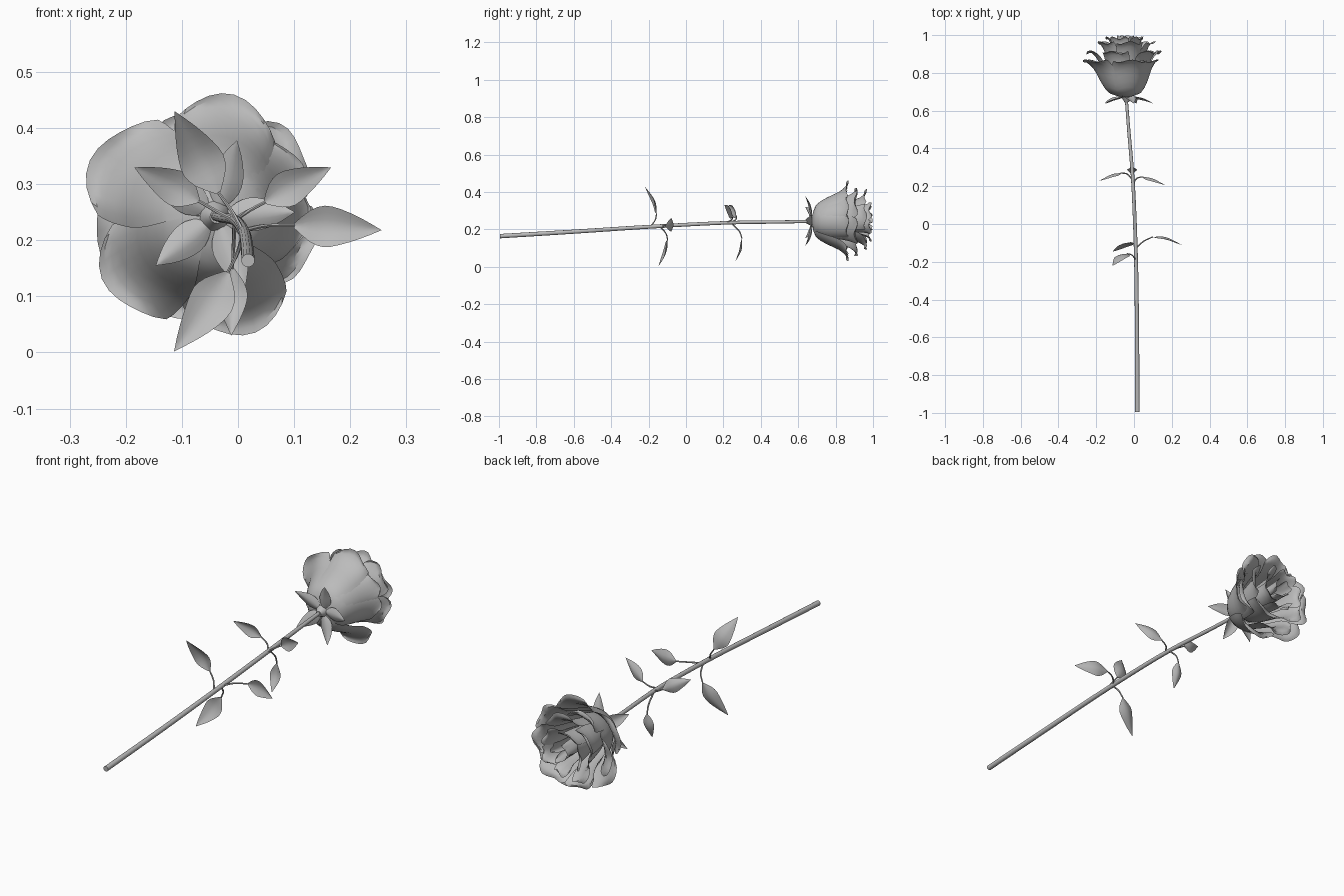
import bpy, bmesh, math, random
from mathutils import Vector

if "Cube" in bpy.data.objects:
    bpy.data.objects.remove(bpy.data.objects["Cube"])

random.seed(4)
mat = bpy.data.materials.new("soft grey")
mat.diffuse_color = (0.5, 0.5, 0.5, 1)
mat.use_nodes = True
mat.node_tree.nodes["Principled BSDF"].inputs["Base Color"].default_value = mat.diffuse_color
CX, CZ = -0.045, 0.245          # flower axis


def sample(pts, t):
    """Catmull-Rom point on a list of tuples, t in 0..1."""
    p = [Vector(q) for q in pts]
    f = min(max(t, 0), 0.9999) * (len(p) - 1)
    i = int(f)
    u = f - i
    b, c = p[i], p[i + 1]
    a = p[i - 1] if i else b * 2 - c
    d = p[i + 2] if i + 2 < len(p) else c * 2 - b
    return 0.5 * (2 * b + (c - a) * u + (2 * a - 5 * b + 4 * c - d) * u ** 2
                  + (3 * b - a - 3 * c + d) * u ** 3)


def finish(name, bm, angle=40):
    me = bpy.data.meshes.new(name)
    bmesh.ops.remove_doubles(bm, verts=bm.verts, dist=0.0002)
    bmesh.ops.recalc_face_normals(bm, faces=bm.faces)
    bm.to_mesh(me)
    bm.free()
    me.materials.append(mat)
    ob = bpy.data.objects.new(name, me)
    bpy.context.collection.objects.link(ob)
    bpy.ops.object.select_all(action='DESELECT')
    bpy.context.view_layer.objects.active = ob
    ob.select_set(True)
    bpy.ops.object.shade_smooth_by_angle(angle=math.radians(angle))
    return ob


def sheet(name, fn, nu, nv):
    """Grid surface from fn(t, s), t in 0..1 and s in -1..1."""
    bm = bmesh.new()
    g = [[bm.verts.new(fn(i / nu, 2 * j / nv - 1)) for j in range(nv + 1)]
         for i in range(nu + 1)]
    for i in range(nu):
        for j in range(nv):
            bm.faces.new((g[i][j], g[i][j + 1], g[i + 1][j + 1], g[i + 1][j]))
    return finish(name, bm)


def tube(name, pts, r0, r1, steps, sides):
    """Tapered round tube with closed ends along a smooth path."""
    bm = bmesh.new()
    rings = []
    for i in range(steps + 1):
        t = i / steps
        tan = (sample(pts, t + 0.01) - sample(pts, t - 0.01)).normalized()
        e1 = tan.cross(Vector((0.31, 0.2, 0.93))).normalized()
        e2 = tan.cross(e1)
        r = r0 + (r1 - r0) * t
        rings.append([bm.verts.new(sample(pts, t) + r * (
            e1 * math.cos(k * math.tau / sides) + e2 * math.sin(k * math.tau / sides)))
            for k in range(sides)])
    for a, b in zip(rings, rings[1:]):
        for k in range(sides):
            n = (k + 1) % sides
            bm.faces.new((a[k], a[n], b[n], b[k]))
    bm.faces.new(rings[0])
    bm.faces.new(rings[-1])
    return finish(name, bm)


# Leaf outline: (position, relative width) from base to tip
WIDTH = [(0, 0.12), (0.2, 0.75), (0.4, 1.0), (0.6, 0.86), (0.8, 0.5), (1, 0)]


def blade(name, pts, half, cup):
    """Pointed leaf lying broadside to y, creased along its midrib."""
    def fn(t, s):
        tan = (sample(pts, t + 0.02) - sample(pts, t - 0.02)).normalized()
        side = tan.cross(Vector((0, 1, 0))).normalized()
        up = side.cross(tan)
        if up.y > 0:
            up = -up
        w = half * max(sample(WIDTH, t).y, 0)
        return sample(pts, t) + side * w * s + up * cup * abs(s) ** 1.5 * w / half
    return sheet(name, fn, 10, 6)


# Long, slightly arched stem
STEM = [(0.018, -0.995, 0.164), (0.016, -0.6, 0.188), (0.011, -0.2, 0.214),
        (-0.004, 0.2, 0.235), (-0.028, 0.5, 0.24), (-0.042, 0.68, 0.243)]
tube("stem", STEM, 0.012, 0.008, 24, 12)

# Leaves: stalk path, then blade path starting where the stalk ends
LEAVES = [
    ([(0.01, -0.19, 0.214), (-0.01, -0.165, 0.25), (-0.035, -0.157, 0.285)],
     [(-0.07, -0.165, 0.35), (-0.113, -0.22, 0.43)], 0.04),
    ([(0.01, -0.13, 0.218), (0.05, -0.092, 0.226), (0.1, -0.068, 0.226)],
     [(0.17, -0.07, 0.224), (0.256, -0.112, 0.218)], 0.037),
    ([(0.01, -0.14, 0.216), (0.0, -0.108, 0.18), (-0.018, -0.098, 0.143)],
     [(-0.055, -0.105, 0.08), (-0.114, -0.147, 0.002)], 0.04),
    ([(-0.006, 0.23, 0.236), (-0.035, 0.264, 0.25), (-0.07, 0.27, 0.27)],
     [(-0.12, 0.262, 0.298), (-0.185, 0.228, 0.33)], 0.032),
    ([(-0.006, 0.21, 0.236), (0.015, 0.242, 0.25), (0.048, 0.25, 0.268)],
     [(0.1, 0.24, 0.298), (0.166, 0.206, 0.33)], 0.032),
    ([(-0.006, 0.24, 0.235), (-0.008, 0.285, 0.19), (-0.01, 0.3, 0.15)],
     [(-0.01, 0.297, 0.09), (-0.012, 0.265, 0.03)], 0.027),
]
for i, (stalk, rest, half) in enumerate(LEAVES):
    tube(f"leaf_stalk_{i}", stalk, 0.004, 0.003, 8, 6)
    blade(f"leaf_{i}", [stalk[-1]] + rest, half, 0.012)

# Rounded calyx under the flower with five spreading sepals
tube("calyx", [(-0.038, 0.645, 0.242), (-0.043, 0.7, 0.244)], 0.012, 0.04, 6, 12)
for i in range(5):
    a = math.radians(75 + 72 * i)
    path = [(-0.038 + r * math.cos(a), y, 0.243 + r * math.sin(a))
            for r, y in ((0.012, 0.672), (0.05, 0.662), (0.095, 0.652), (0.14, 0.638))]
    blade(f"sepal_{i}", path, 0.03, -0.012)


def petal(name, ang, prof, half, grow=1.0, roll=0.0):
    """Petal swept about the flower axis from a (radius, y) profile."""
    ph = random.uniform(0, 6)

    def fn(t, s):
        r, y = sample(prof, t * (1 - 0.16 * s * s))
        r *= 1 + (grow - 1) * t
        wide = half * (0.75 + 0.25 * math.sin(math.pi * t ** 0.8))
        a = math.radians(ang + wide * s)
        r += 0.008 * s * t + roll * abs(s) ** 3 * t * t
        r += 0.006 * t * t * math.sin(4 * s + ph)        # wavy rim
        y = min(y + 0.008 * t * t * math.sin(5 * s + ph), 0.998)
        return Vector((CX + r * math.cos(a), y, CZ + r * math.sin(a)))
    return sheet(name, fn, 10, 10)


# Petal layers from the outside in: profile, half angle, roll, (angle, growth)
LAYERS = [
    ("outer", [(0.02, 0.672), (0.085, 0.695), (0.125, 0.755), (0.155, 0.82),
               (0.19, 0.86), (0.212, 0.862)], 40, -0.012,
     [(80, 1.0), (150, 1.1), (216, 1.06), (284, 1.02), (352, 0.8), (30, 0.85)]),
    ("middle", [(0.02, 0.68), (0.08, 0.71), (0.115, 0.79), (0.14, 0.865),
                (0.175, 0.91), (0.2, 0.905)], 36, -0.008,
     [(38, 1.0), (338, 0.96), (182, 1.06), (112, 0.92), (250, 0.98)]),
    ("upper", [(0.02, 0.69), (0.07, 0.75), (0.095, 0.84), (0.11, 0.91),
               (0.135, 0.955), (0.158, 0.96)], 40, 0.0,
     [(10, 1.0), (78, 1.05), (150, 0.95), (222, 1.0), (296, 1.05)]),
    ("inner", [(0.015, 0.7), (0.05, 0.78), (0.068, 0.87), (0.075, 0.94),
               (0.09, 0.98), (0.105, 0.985)], 44, 0.0,
     [(40, 1.0), (112, 0.95), (186, 1.05), (258, 1.0), (328, 0.95)]),
    ("heart", [(0.01, 0.72), (0.03, 0.8), (0.038, 0.9), (0.04, 0.96),
               (0.045, 1.0)], 70, -0.01,
     [(20, 1.0), (140, 0.9), (260, 1.0)]),
]
for layer, prof, half, roll, places in LAYERS:
    for i, (ang, grow) in enumerate(places):
        petal(f"{layer}_petal_{i}", ang, prof, half, grow, roll)
